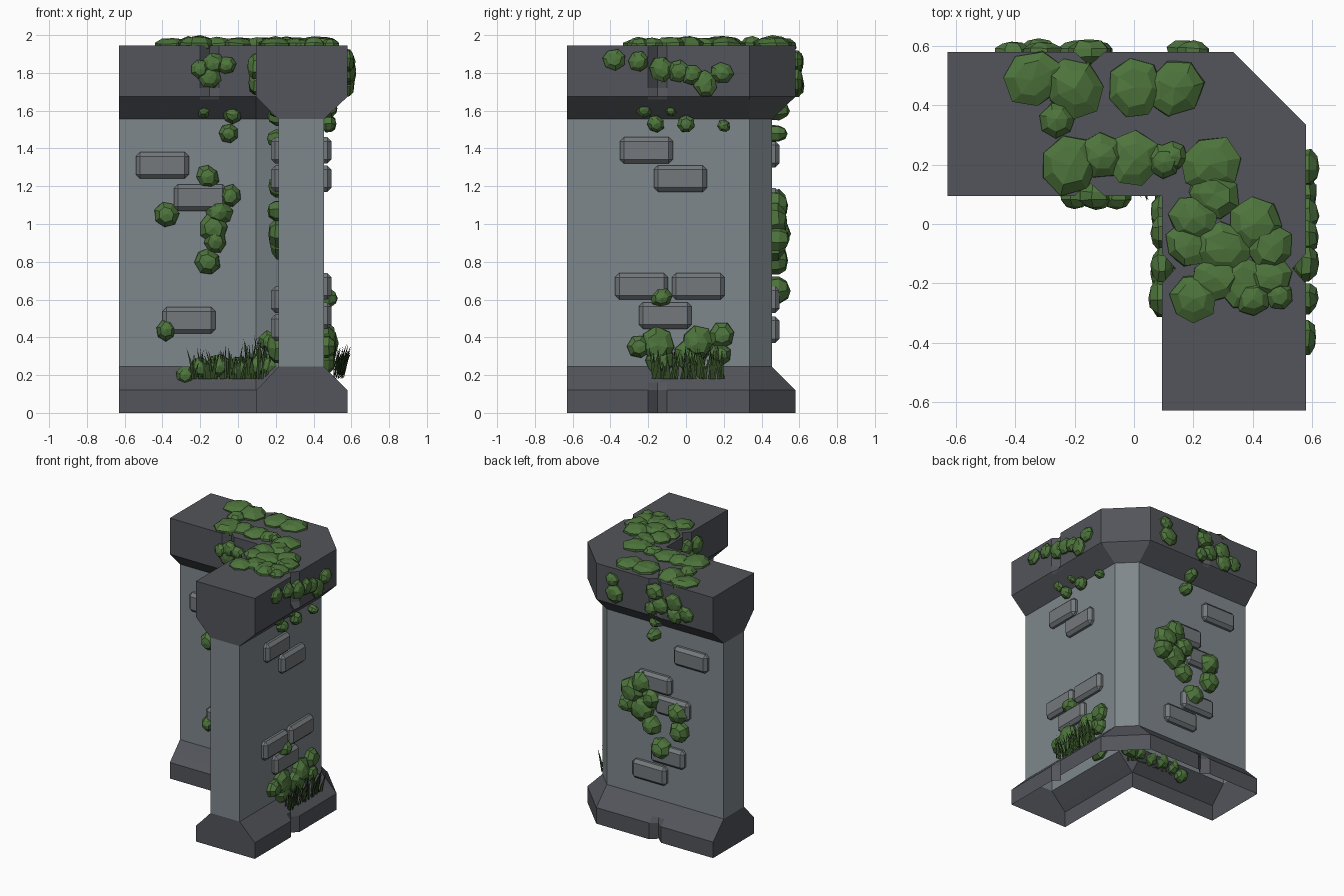
import bpy, bmesh, math, random
from mathutils import Vector, Matrix

random.seed(4)


def material(name, rgb):
    m = bpy.data.materials.new(name)
    m.diffuse_color = (*rgb, 1)
    return m


WALL = material("wall stone", (0.21, 0.245, 0.26))
TRIM = material("dark trim stone", (0.086, 0.09, 0.103))
BRICK = material("brick stone", (0.175, 0.19, 0.2))
LEAF = material("leaf green", (0.075, 0.175, 0.045))
GRASS = material("grass green", (0.035, 0.075, 0.02))


def finish(name, bm, *mats):
    me = bpy.data.meshes.new(name)
    bm.to_mesh(me)
    bm.free()
    for m in mats:
        me.materials.append(m)
    ob = bpy.data.objects.new(name, me)
    bpy.context.collection.objects.link(ob)
    return ob


# Corner wall: L-shaped outline lofted through heights, with V notches
def ring(z, o, i, d_out=0.0, d_in=0.0):
    half = [(-0.63, o), (-0.2, o), (-0.15, o - d_out), (-0.1, o), (0.335, o)]
    inner = [(-0.63, i), (-0.2, i), (-0.15, i + d_in), (-0.1, i), (0.095, i)]
    flip = lambda pts: [(y, x) for x, y in pts]
    pts = half + flip(half)[::-1] + flip(inner) + inner[::-1]
    return [(x, y, z) for x, y in pts]


O, I, WO, WI = 0.58, 0.095, 0.455, 0.215
rings = [ring(0, O, I, 0.045), ring(0.12, O, I, 0.04), ring(0.16, O - 0.04, I + 0.04),
         ring(0.245, WO, WI), ring(1.555, WO, WI), ring(1.66, O - 0.015, I + 0.015),
         ring(1.675, O, I, 0.012, 0.012), ring(1.72, O, I, 0.045, 0.045),
         ring(1.945, O, I, 0.045, 0.045)]
bm = bmesh.new()
loops = [[bm.verts.new(p) for p in r] for r in rings]
n = len(loops[0])
for k in range(len(loops) - 1):
    for j in range(n):
        f = bm.faces.new((loops[k][j], loops[k + 1][j],
                          loops[k + 1][(j + 1) % n], loops[k][(j + 1) % n]))
        f.material_index = 0 if k == 3 else 1
bm.faces.new(loops[-1]).material_index = 1
bmesh.ops.remove_doubles(bm, verts=bm.verts, dist=0.0005)
bmesh.ops.recalc_face_normals(bm, faces=bm.faces)
finish("corner_wall", bm, WALL, TRIM)


# Placement on a face: axis, offset, outward sign
def frame(axis, off, sign, u, v):
    pos = {"x": (off, u, v), "y": (u, off, v), "z": (u, v, off)}[axis]
    normal = Vector([sign * (axis == a) for a in "xyz"])
    side = Vector((0, 1, 0)) if axis == "x" else Vector((1, 0, 0))
    up = normal.cross(side)
    rot = Matrix((side, up, normal)).transposed().to_4x4()
    return Matrix.Translation(pos) @ rot


# Raised bricks
def bricks(name, axis, off, sign, spots):
    bm = bmesh.new()
    for u, v in spots:
        m = frame(axis, off, sign, u, v) @ Matrix.Diagonal((0.28, 0.14, 0.08, 1))
        bmesh.ops.create_cube(bm, size=1, matrix=m)
    edges = []
    for e in bm.edges:
        mid = (e.verts[0].co + e.verts[1].co) / 2
        if sign * (mid["xyz".index(axis)] - off) > -0.01:
            edges.append(e)
    bmesh.ops.bevel(bm, geom=edges, offset=0.022, segments=1, affect="EDGES")
    finish(name, bm, BRICK)


right_spots = [(-0.21, 1.39), (-0.03, 1.24), (-0.235, 0.67), (0.065, 0.67), (-0.11, 0.515)]
bricks("right_bricks", "x", WO, 1, right_spots)
bricks("front_bricks", "y", WI, -1, [(-0.4, 1.31), (-0.2, 1.14), (-0.26, 0.49)])
bricks("inner_bricks", "x", WI, -1, [(-0.4, 1.39), (-0.22, 1.24), (-0.15, 0.6), (-0.28, 0.45)])
bricks("back_bricks", "y", WO, 1,
       [(-0.37, 1.37), (-0.07, 1.12), (-0.22, 0.97), (-0.18, 0.6), (-0.03, 0.44)])


# Leaf clumps: faceted flattened domes
def leaves(name, axis, off, sign, thick, spots):
    bm = bmesh.new()
    for u, v, r in spots:
        t = thick * random.uniform(0.8, 1.05)
        m = (frame(axis, off, sign, u, v) @ Matrix.Rotation(random.uniform(0, 6.3), 4, "Z")
             @ Matrix.Diagonal((r * 1.08, r * random.uniform(0.92, 1.1), t, 1)))
        new = bmesh.ops.create_uvsphere(bm, u_segments=7, v_segments=5, radius=1, matrix=m)
        for vert in new["verts"]:
            vert.co += Vector([random.uniform(-0.06, 0.06) * r for _ in range(3)])
    finish(name, bm, LEAF)


leaves("top_leaves", "z", 1.945, 1, 0.047, [
    (-0.34, 0.49, 0.1), (-0.2, 0.46, 0.105), (-0.26, 0.35, 0.06), (-0.22, 0.2, 0.1),
    (-0.11, 0.23, 0.075), (0, 0.22, 0.09), (0.1, 0.21, 0.06), (0.13, 0.23, 0.05),
    (0, 0.46, 0.1), (0.14, 0.46, 0.1), (0.26, 0.2, 0.1), (0.27, 0.1, 0.09),
    (0.2, 0.02, 0.08), (0.41, 0, 0.09), (0.18, -0.07, 0.08), (0.3, -0.08, 0.1),
    (0.46, -0.08, 0.08), (0.2, -0.25, 0.08), (0.28, -0.18, 0.09), (0.37, -0.2, 0.09),
    (0.46, -0.18, 0.075), (0.49, -0.24, 0.05), (0.4, -0.25, 0.06)])
leaves("right_cap_leaves", "x", O, 1, 0.045, [
    (-0.38, 1.87, 0.06), (-0.25, 1.86, 0.055), (-0.13, 1.82, 0.065), (-0.04, 1.81, 0.06),
    (0.03, 1.79, 0.055), (0.1, 1.74, 0.07), (0.19, 1.8, 0.06)])
leaves("right_under_leaves", "x", 0.48, 1, 0.045, [
    (-0.22, 1.61, 0.045), (-0.16, 1.53, 0.045), (0, 1.53, 0.045), (0.2, 1.52, 0.035),
    (-0.08, 1.6, 0.03)])
leaves("right_base_leaves", "x", 0.465, 1, 0.06, [
    (-0.25, 0.35, 0.06), (-0.15, 0.36, 0.1), (-0.14, 0.28, 0.08), (0.06, 0.37, 0.09),
    (0.02, 0.3, 0.09), (0.19, 0.41, 0.07), (0.18, 0.31, 0.06), (-0.13, 0.61, 0.055)])
leaves("front_cap_leaves", "y", I, -1, 0.045, [
    (-0.2, 1.82, 0.05), (-0.13, 1.85, 0.06), (-0.15, 1.78, 0.06), (-0.06, 1.84, 0.05)])
leaves("front_wall_leaves", "y", WI, -1, 0.07, [
    (-0.18, 1.61, 0.05), (-0.03, 1.58, 0.05), (-0.05, 1.48, 0.05), (-0.16, 1.25, 0.065),
    (-0.04, 1.15, 0.06), (-0.38, 1.05, 0.065), (-0.1, 1.06, 0.07), (-0.13, 0.98, 0.08),
    (-0.12, 0.91, 0.065), (-0.16, 0.8, 0.07), (-0.38, 0.44, 0.06)])
leaves("front_base_leaves", "y", 0.17, -1, 0.06, [
    (-0.28, 0.2, 0.05), (-0.2, 0.24, 0.055), (-0.1, 0.25, 0.06), (0, 0.24, 0.06),
    (0.1, 0.25, 0.06), (0.18, 0.25, 0.07), (0.17, 0.38, 0.06)])
leaves("inner_cap_leaves", "x", I, -1, 0.045, [
    (-0.25, 1.83, 0.065), (-0.17, 1.75, 0.07), (-0.14, 1.85, 0.06), (-0.03, 1.82, 0.06),
    (0.04, 1.74, 0.06)])
leaves("inner_wall_leaves", "x", WI, -1, 0.06, [
    (-0.2, 1.61, 0.05), (-0.08, 1.57, 0.05), (-0.12, 1.45, 0.05), (-0.05, 1.2, 0.06),
    (0.02, 0.9, 0.09), (-0.08, 0.95, 0.08), (-0.12, 1.07, 0.06), (-0.1, 0.35, 0.09)])
leaves("back_cap_leaves", "y", O, 1, 0.045, [
    (0.18, 1.76, 0.07), (0.2, 1.86, 0.05), (-0.15, 1.86, 0.07), (-0.2, 1.77, 0.06),
    (-0.31, 1.82, 0.07), (-0.32, 1.73, 0.06), (-0.41, 1.76, 0.06), (-0.12, 1.73, 0.05)])
leaves("back_wall_leaves", "y", 0.47, 1, 0.08, [
    (-0.1, 1.6, 0.05), (-0.07, 1.48, 0.045), (0.11, 1.02, 0.09), (0.03, 1.1, 0.08),
    (0.14, 0.92, 0.07), (0.03, 0.9, 0.09), (-0.05, 0.8, 0.07), (-0.05, 1, 0.07),
    (-0.27, 0.95, 0.075), (-0.28, 0.81, 0.075), (-0.13, 0.65, 0.075)])


# Grass blades: thin bent triangles leaning away from the wall
def grass(name, axis, sign, start, lo, hi, count, height):
    bm = bmesh.new()
    for _ in range(count):
        u = random.uniform(lo, hi)
        d = random.uniform(0, 0.06)
        h, lean = height(u) * random.uniform(0.5, 1), random.uniform(0.01, 0.05)
        du, w = random.uniform(-0.04, 0.04), 0.007
        pts = [(u - w, 0, 0), (u + w, 0, 0), (u + w * 0.7 + du * 0.4, lean * 0.3, h * 0.55),
               (u + du, lean, h), (u - w * 0.7 + du * 0.4, lean * 0.3, h * 0.55)]
        vs = []
        for a, b, c in pts:
            off = start + sign * (d + b)
            vs.append(bm.verts.new((off, a, 0.18 + c) if axis == "x" else (a, off, 0.18 + c)))
        bm.faces.new(vs)
    finish(name, bm, GRASS)


grass("front_grass", "y", -1, 0.17, -0.24, 0.16, 85, lambda u: 0.17 + 0.25 * max(0, u + 0.15))
grass("right_grass", "x", 1, 0.5, -0.18, 0.2, 70, lambda u: 0.19)
